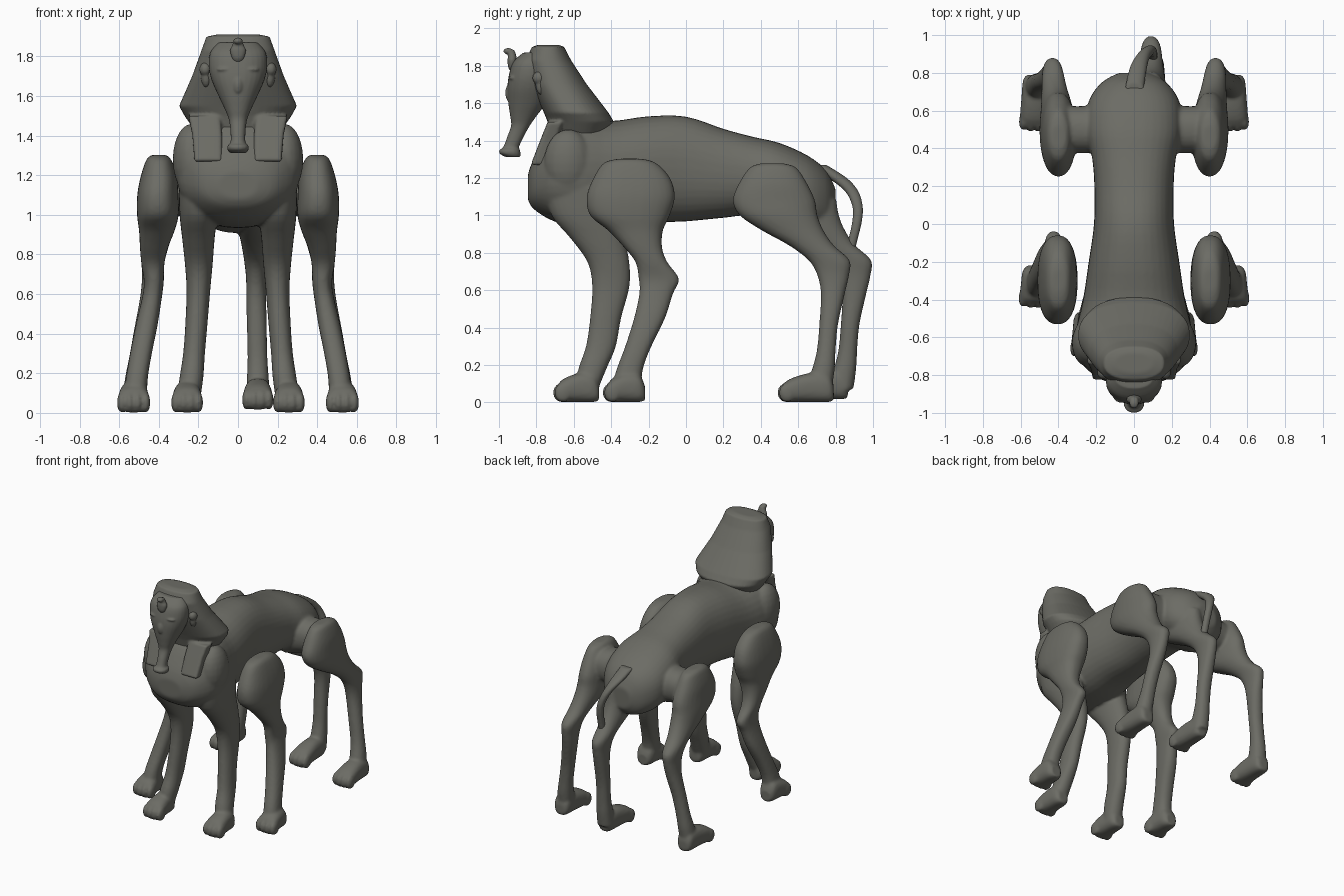
import bpy, bmesh, math
from mathutils import Vector, Matrix

stone = bpy.data.materials.new("dark grey stone")
stone.diffuse_color = (0.15, 0.15, 0.13, 1)


def catmull(rows, n=4):
    """Smoothly interpolate a list of ring rows."""
    out = []
    for i in range(len(rows) - 1):
        p0, p1, p2, p3 = (rows[min(max(i + k, 0), len(rows) - 1)] for k in (-1, 0, 1, 2))
        for s in range(n):
            t = s / n
            out.append([0.5 * (2 * b + (c - a) * t + (2 * a - 5 * b + 4 * c - d) * t * t
                               + (3 * b - a - 3 * c + d) * t ** 3)
                        for a, b, c, d in zip(p0, p1, p2, p3)])
    return out + [list(rows[-1])]


def loft(bm, rings, axis=2, power=2.2, sides=28, smooth=True, mirror=1):
    """Rings are (position on axis, centre a, centre b, radius a, radius b)."""
    prev = None
    others = [k for k in range(3) if k != axis]
    for t, a, b, ra, rb in (catmull(rings) if smooth else rings):
        ring = []
        for i in range(sides):
            u = 2 * math.pi * i / sides
            c, s = math.cos(u), math.sin(u)
            co = [0, 0, 0]
            co[axis] = t
            co[others[0]] = a + ra * math.copysign(abs(c) ** (2 / power), c)
            co[others[1]] = b + rb * math.copysign(abs(s) ** (2 / power), s)
            co[0] *= mirror
            ring.append(bm.verts.new(co))
        if prev:
            for i in range(sides):
                j = (i + 1) % sides
                bm.faces.new((prev[i], prev[j], ring[j], ring[i]))
        else:
            bm.faces.new(ring[::-1])
        prev = ring
    bm.faces.new(prev)


def blob(bm, centre, radii):
    m = Matrix.Translation(centre) @ Matrix.Diagonal((*radii, 1))
    bmesh.ops.create_uvsphere(bm, u_segments=20, v_segments=12, radius=1, matrix=m)


def paw(bm, x, front, back, width, m=1, lift=0.0):
    L = back - front
    h = lift
    loft(bm, [(back, x, h + .05, width * .25, .04),
              (back - .03, x, h + .075, width * .38, .073),
              (back - .4 * L, x, h + .08, width * .43, .078),
              (front + .25 * L, x, h + .065, width * .48, .063),
              (front + .03, x, h + .05, width * .42, .045)], axis=1, power=2.6, mirror=m)
    for k in (-1.5, -.5, .5, 1.5):  # toes
        blob(bm, (m * (x + k * width * .245), front + .045 + .008 * abs(k), h + .052),
             (width * .145, .047, .052))


def finish(name, bm, voxel=.011, smooth=4):
    bmesh.ops.recalc_face_normals(bm, faces=bm.faces)
    me = bpy.data.meshes.new(name)
    bm.to_mesh(me)
    bm.free()
    me.materials.append(stone)
    ob = bpy.data.objects.new(name, me)
    bpy.context.collection.objects.link(ob)
    r = ob.modifiers.new("fuse", 'REMESH')
    r.mode = 'VOXEL'
    r.voxel_size = voxel
    r.use_smooth_shade = True
    if smooth:
        s = ob.modifiers.new("soften", 'SMOOTH')
        s.factor = .5
        s.iterations = smooth
    return ob


# leg profiles: (z, x, y, rx, ry)
inner_leg = [(1.15, .2, -.56, .1, .2), (1.0, .2, -.54, .095, .18), (.88, .2, -.475, .082, .145),
             (.75, .198, -.415, .07, .112), (.62, .2, -.402, .06, .1), (.45, .21, -.43, .056, .083),
             (.3, .222, -.455, .055, .08), (.18, .235, -.50, .06, .075), (.07, .25, -.53, .06, .06)]
outer_leg = [(1.303, .4, -.3, .035, .06), (1.28, .4, -.3, .062, .14), (1.2, .4, -.29, .09, .205),
             (1.1, .405, -.295, .104, .236), (1.0, .405, -.30, .105, .213), (.92, .41, -.27, .09, .147),
             (.83, .425, -.23, .07, .102), (.75, .43, -.185, .058, .085), (.66, .425, -.145, .05, .108),
             (.58, .435, -.16, .05, .09), (.45, .46, -.195, .055, .083), (.3, .49, -.255, .055, .07),
             (.18, .51, -.30, .055, .07), (.07, .52, -.32, .06, .08)]
hind_leg = [(1.278, .4, .46, .035, .06), (1.255, .4, .465, .06, .125), (1.17, .4, .465, .085, .183),
            (1.08, .4, .47, .094, .22), (1.0, .405, .495, .095, .208), (.92, .41, .57, .085, .165),
            (.84, .42, .67, .07, .12), (.76, .43, .765, .058, .11), (.68, .435, .787, .05, .085),
            (.58, .445, .785, .05, .064), (.42, .475, .763, .05, .05), (.28, .5, .75, .05, .05),
            (.18, .515, .735, .055, .06), (.07, .525, .71, .06, .07)]

# body: torso, shoulders, inner front legs, hips, hind legs
bm = bmesh.new()
loft(bm, [(-.845, 0, 1.15, .1, .07), (-.81, 0, 1.17, .2, .14), (-.71, 0, 1.215, .295, .245),
          (-.58, 0, 1.23, .31, .29), (-.4, 0, 1.22, .27, .285), (-.2, 0, 1.245, .24, .285),
          (0, 0, 1.248, .212, .28), (.2, 0, 1.225, .21, .238), (.35, 0, 1.21, .222, .212),
          (.5, 0, 1.165, .255, .222), (.65, 0, 1.115, .24, .205), (.75, 0, 1.08, .17, .16),
          (.8, 0, 1.06, .08, .08)], axis=1, power=2.3, sides=36)
for m in (1, -1):
    blob(bm, (m * .235, -.63, 1.28), (.095, .13, .18))
    loft(bm, inner_leg, mirror=m)
    paw(bm, .257, -.715, -.465, .158, m)
    loft(bm, [(.1, .5, 1.1, .14, .15), (.25, .5, 1.12, .125, .13), (.4, .5, 1.12, .125, .12)],
         axis=0, mirror=m)
    loft(bm, hind_leg, mirror=m)
    paw(bm, .527, .485, .79, .16, m)
# third, middle hind leg under the rump
loft(bm, [(z, .09 + (x - .43) * .12, y + .115, rx, ry) for z, x, y, rx, ry in hind_leg[3:]])
paw(bm, .1, .56, .865, .155, 1, .015)
finish("body_with_legs", bm)

# detached outer front legs
for m, side in ((1, "right"), (-1, "left")):
    bm = bmesh.new()
    loft(bm, outer_leg, mirror=m, power=2.4)
    paw(bm, .527, -.45, -.22, .165, m)
    finish("outer_front_leg_" + side, bm)

# tail
bm = bmesh.new()
loft(bm, [(1.27, 0, .70, .05, .05), (1.2, .02, .81, .045, .05), (1.13, .05, .885, .032, .036),
          (1.05, .08, .917, .027, .028), (.97, .095, .915, .026, .026), (.88, .1, .895, .025, .025),
          (.8, .1, .875, .024, .024)])
finish("tail", bm, .008, 3)

# headdress: (z, half width, front y, back y)
bm = bmesh.new()
rows = [(1.912, .1, -.79, -.68), (1.9, .16, -.825, -.65), (1.83, .185, -.855, -.615),
        (1.7, .232, -.83, -.53), (1.55, .298, -.76, -.415), (1.5, .27, -.74, -.385),
        (1.43, .222, -.72, -.42), (1.3, .2, -.7, -.45)]
loft(bm, [(z, 0, (f + b) / 2, w, (b - f) / 2) for z, w, f, b in rows],
     power=2.3, sides=40, smooth=False)
# front lappets hanging on the chest
for m in (1, -1):
    loft(bm, [(1.5, .17, -.7, .08, .04), (1.4, .155, -.735, .075, .045), (1.27, .15, -.785, .07, .045)],
         power=7, smooth=False, mirror=m)
finish("headdress", bm, .009, 2)

# face tapering into the long beard with a flared tip
bm = bmesh.new()
loft(bm, [(1.87, 0, -.81, .1, .06), (1.82, 0, -.83, .14, .095), (1.75, 0, -.835, .148, .112),
          (1.68, 0, -.84, .133, .115), (1.6, 0, -.85, .098, .1), (1.53, 0, -.87, .065, .07),
          (1.48, 0, -.885, .046, .05), (1.42, 0, -.912, .038, .044), (1.365, 0, -.935, .038, .042),
          (1.35, 0, -.943, .053, .055), (1.33, 0, -.94, .054, .056), (1.312, 0, -.925, .04, .04)])
for m in (1, -1):
    blob(bm, (m * .062, -.925, 1.735), (.045, .022, .012))   # brow
    blob(bm, (m * .062, -.922, 1.705), (.032, .018, .014))   # eye
blob(bm, (0, -.945, 1.655), (.024, .022, .045))              # nose
finish("face_and_beard", bm, .007, 3)

# ears
for m, side in ((1, "right"), (-1, "left")):
    bm = bmesh.new()
    blob(bm, (m * .16, -.77, 1.705), (.028, .035, .062))
    blob(bm, (m * .165, -.785, 1.735), (.03, .036, .035))
    finish("ear_" + side, bm, .006, 2)

# serpent ornament on the brow
bm = bmesh.new()
loft(bm, [(1.76, 0, -.915, .015, .015), (1.79, 0, -.93, .03, .02), (1.83, 0, -.93, .04, .024),
          (1.855, 0, -.93, .03, .022), (1.885, 0, -.94, .02, .022)])
blob(bm, (0, -.95, 1.878), (.024, .026, .017))
finish("serpent_ornament", bm, .005, 2)
